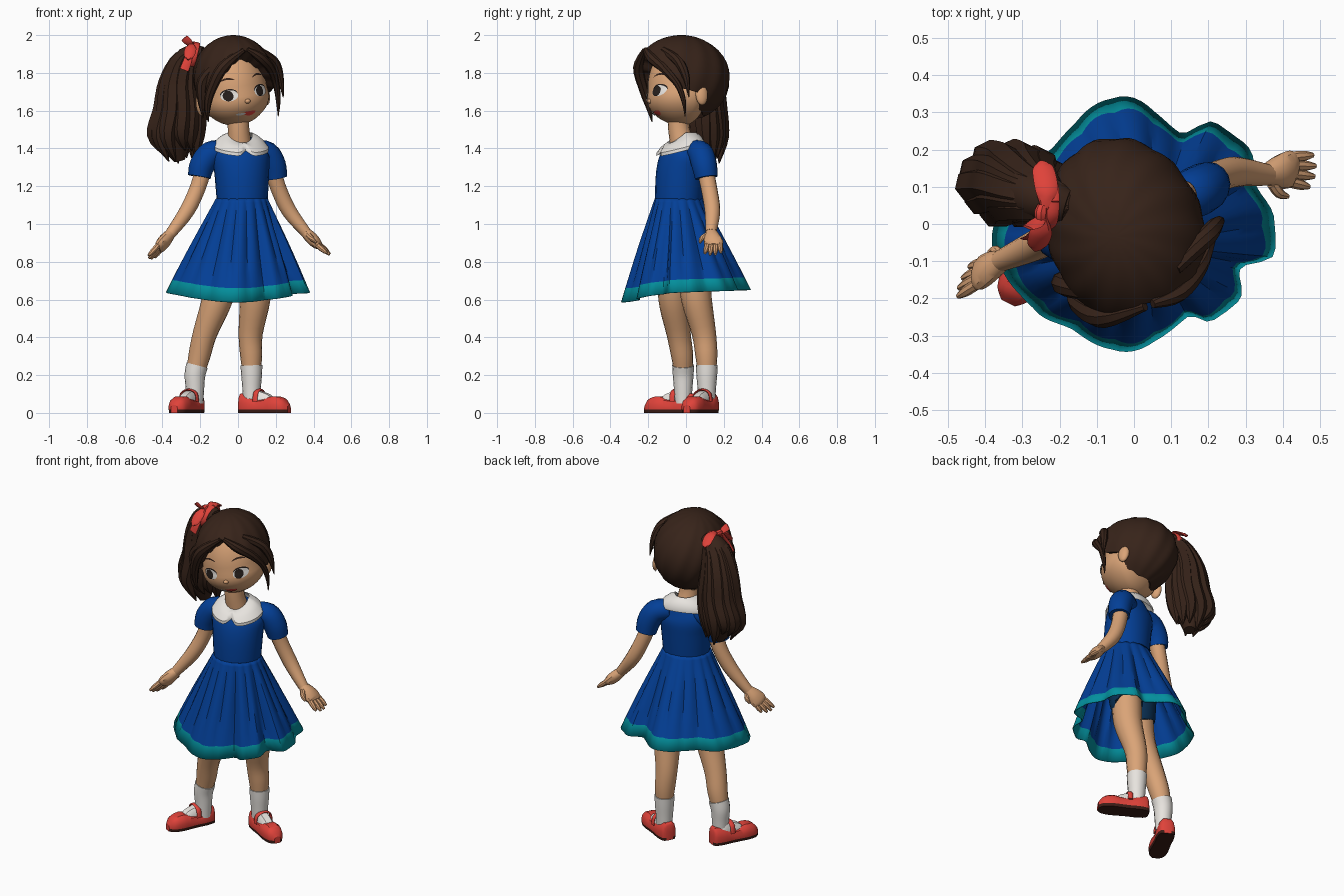
import bpy, bmesh, math, random
from mathutils import Vector, Matrix

if "Cube" in bpy.data.objects:
    bpy.data.objects.remove(bpy.data.objects["Cube"])

random.seed(4)
PALETTE = {
    "skin": (.70, .37, .185), "hair_brown": (.038, .017, .010), "dress_blue": (.001, .05, .31),
    "hem_teal": (.001, .28, .34), "red": (.74, .055, .042), "white": (.82, .79, .75),
    "sole_brown": (.045, .012, .008), "eye_dark": (.02, .014, .012), "shorts_navy": (.003, .03, .09)}
MAT = {}
for key, rgb in PALETTE.items():
    MAT[key] = bpy.data.materials.new(key)
    MAT[key].diffuse_color = (*rgb, 1)


def mesh(name, verts, faces, mats, rule=None, matrix=None):
    """Create an object; rule(face centre) picks the material slot."""
    me = bpy.data.meshes.new(name)
    bm = bmesh.new()
    vs = [bm.verts.new(matrix @ Vector(v) if matrix else v) for v in verts]
    for f in faces:
        bm.faces.new([vs[i] for i in f])
    bmesh.ops.recalc_face_normals(bm, faces=bm.faces)
    if rule:
        for f in bm.faces:
            f.material_index = rule(f.calc_center_median())
    bm.to_mesh(me)
    bm.free()
    for m in mats.split():
        me.materials.append(MAT[m])
    ob = bpy.data.objects.new(name, me)
    bpy.context.collection.objects.link(ob)
    return ob


def grid_faces(rows, n, caps=True):
    faces = [(r * n + i, r * n + (i + 1) % n, (r + 1) * n + (i + 1) % n, (r + 1) * n + i)
             for r in range(rows - 1) for i in range(n)]
    if caps:
        faces += [tuple(range(n)), tuple(range((rows - 1) * n, rows * n))]
    return faces


def smooth_path(pts, k=4):
    """Catmull-Rom resampling of a list of equal-length tuples."""
    out = []
    for i in range(len(pts) - 1):
        a, b, c, d = pts[max(i - 1, 0)], pts[i], pts[i + 1], pts[min(i + 2, len(pts) - 1)]
        for j in range(k):
            t = j / k
            out.append([.5 * (2 * q + (r - p) * t + (2 * p - 5 * q + 4 * r - s) * t * t
                              + (3 * q - p - 3 * r + s) * t ** 3) for p, q, r, s in zip(a, b, c, d)])
    return out + [list(pts[-1])]


def loft(name, pts, mat, n=12, ref=(1, 0, 0), matrix=None):
    """Elliptical tube through stations (x, y, z, rx, ry)."""
    st = smooth_path([p if len(p) == 5 else (*p, p[3]) for p in pts])
    P = [Vector(s[:3]) for s in st]
    verts = []
    for i, s in enumerate(st):
        t = (P[min(i + 1, len(P) - 1)] - P[max(i - 1, 0)]).normalized()
        u = Vector(ref)
        u = (u - t * u.dot(t)).normalized()
        v = t.cross(u)
        for j in range(n):
            a = 2 * math.pi * j / n
            verts.append(P[i] + u * max(s[3], .002) * math.cos(a) + v * max(s[4], .002) * math.sin(a))
    return mesh(name, verts, grid_faces(len(st), n), mat, matrix=matrix)


def ball(name, c, r, mat, matrix=None, n=16):
    verts = [(c[0] + r[0] * math.sin(t) * math.cos(a), c[1] + r[1] * math.sin(t) * math.sin(a),
              c[2] + r[2] * math.cos(t))
             for t in [.02 + (math.pi - .04) * i / 10 for i in range(11)]
             for a in [2 * math.pi * j / n for j in range(n)]]
    return mesh(name, verts, grid_faces(11, n), mat, matrix=matrix)


def table(x, pairs):
    """Cosine interpolation in a list of (position, value)."""
    for (a, p), (b, q) in zip(pairs, pairs[1:]):
        if a <= x <= b:
            return p + (q - p) * (.5 - .5 * math.cos(math.pi * (x - a) / (b - a)))
    return pairs[-1][1]


Y = (0, 1, 0)
# ---- torso, collar, neck
YAW = math.radians(15)
TWIST = (math.cos(YAW), math.sin(YAW), 0)
loft("neck", [(-.0, -.04, 1.58, .058), (.003, -.037, 1.5, .057), (.01, -.015, 1.40, .066)], "skin", 16)
loft("bodice", [(.012, -.005, 1.45, .06, .055), (.015, -.003, 1.42, .11, .08), (.015, -.015, 1.36, .152, .115),
                (.02, -.03, 1.27, .146, .127), (.022, -.038, 1.13, .136, .125), (.02, -.038, 1.07, .13, .12)],
     "dress_blue", 24, TWIST)
verts, N = [], 60
for k, lift in ((0, 0), (.35, .013), (.7, .016), (1, .006), (1, -.012)):
    for j in range(N):
        a = 2 * math.pi * j / N
        front, back = max(0, -math.sin(a)), max(0, math.sin(a))
        notch = math.exp(-((a - 1.5 * math.pi) / .16) ** 2)
        rx, ry = .062 + .088 * k, .066 + (.072 - .025 * back) * k
        s = 1 - .22 * notch * k
        z = (1.485 - .055 * front) * (1 - k) + (1.408 - .038 * front + .017 * back + .03 * notch) * k + lift
        verts.append((rx * s * math.cos(a), ry * s * math.sin(a), z))
mesh("collar", verts, grid_faces(5, N, False), "white",
     matrix=Matrix.Translation((.012, -.017, 0)) @ Matrix.Rotation(YAW, 4, 'Z'))

# ---- skirt with folded pleats and wavy hem
HEM = [(0, .38), (18, .345), (33, .37), (51, .35), (63, .275), (97, .345), (136, .30), (160, .36), (190, .385),
       (220, .355), (239, .33), (263, .345), (301, .29), (309, .335), (324, .35), (337, .31), (348, .385), (360, .38)]
N, ROWS = 108, (0, .04, .14, .27, .41, .56, .72, .865, 1)
verts = []
for t in ROWS:
    for j in range(N):
        a = 2 * math.pi * j / N
        c, s = math.cos(a), math.sin(a)
        r = table(math.degrees(a), HEM)
        pleat = 1 + .07 * math.sin(math.pi * min(1, .12 + t * .84)) * (abs(math.sin(9 * a)) - .6)
        x = (.02 + .137 * c) * (1 - t) + r * c * t
        y = (-.038 + .126 * s) * (1 - t) + r * s * t
        hem_z = .64 + .012 * s - .042 * max(0, -s) ** 2
        verts.append((x * pleat, y * pleat, 1.135 * (1 - t) + hem_z * t))
skirt = mesh("skirt", verts, grid_faces(len(ROWS), N, False), "dress_blue hem_teal")
for p in skirt.data.polygons:
    p.material_index = int(min(p.vertices) >= N * (len(ROWS) - 2))
mod = skirt.modifiers.new("cloth", 'SOLIDIFY')
mod.thickness = .005

# ---- arms, sleeves, hands
ARMS = {
    "right": dict(sleeve=[(.08, .04, 1.386, .057), (.15, .078, 1.372, .067), (.187, .097, 1.31, .067), (.2, .108, 1.245, .06)],
                  arm=[(.17, .09, 1.34, .046), (.21, .12, 1.2, .043), (.27, .14, 1.07, .041), (.36, .132, .955, .029)],
                  palm=(.418, .147, .895), tip=(.066, -.005, -.055), side=(.12, 1, .05)),
    "left": dict(sleeve=[(-.06, -.015, 1.386, .057), (-.142, -.025, 1.372, .067), (-.19, -.032, 1.31, .067), (-.205, -.036, 1.25, .06)],
                 arm=[(-.17, -.025, 1.34, .046), (-.21, -.03, 1.2, .043), (-.27, -.06, 1.07, .041), (-.36, -.1, .945, .029)],
                 palm=(-.412, -.132, .882), tip=(-.05, -.025, -.06), side=(-.35, -.9, .12))}
for side, d in ARMS.items():
    loft(side + "_sleeve", d["sleeve"], "dress_blue", 16, Y)
    loft(side + "_arm", d["arm"], "skin", 14, Y)
    w, p = Vector(d["arm"][-1][:3]), Vector(d["palm"])
    f, s = Vector(d["tip"]).normalized(), Vector(d["side"]).normalized()
    loft(side + "_palm", [(*(w - f * .01), .027, .027), (*(w * .5 + p * .5), .046, .033), (*p, .051, .028),
                          (*(p + f * .02), .04, .018)], "skin", 12, s)
    for i in range(4):
        k = (i - 1.5) * .022
        a, b = p + s * k, p + s * k * 1.3 + f * (.095 - abs(k) * .6)
        loft(f"{side}_finger_{i}", [(*a, .015), (*(a * .4 + b * .6), .014), (*b, .007)], "skin", 8, s)
    a = w - s * .022 + f * .02
    loft(side + "_thumb", [(*a, .016), (*(a - s * .025 + f * .028), .014), (*(a - s * .032 + f * .06), .006)],
         "skin", 8, (0, 0, 1))


# ---- legs, socks, shoes
def foot_loft(name, c, d, sections, mats, rule=None, z0=0):
    """Shoe-like body along direction d from sections (position, half width, height)."""
    d = Vector((*d, 0)).normalized()
    s = Vector((-d.y, d.x, 0))
    half = ((.93, 0), (1, 1), (1, .5), (.85, .8), (.5, .97))
    verts, st = [], smooth_path(sections)
    for u, w, h in st:
        ring = [(w * a, .018 if b == 1 else h * b) for a, b in half]
        for x, z in ring + [(-x, z) for x, z in reversed(ring)]:
            verts.append(Vector((c[0], c[1], z + z0)) + d * u + s * x)
    return mesh(name, verts, grid_faces(len(st), 10), mats, rule)


LEGS = {
    "right": ([(.085, 0, .95, .09), (.09, .04, .75, .086), (.09, .056, .6, .081), (.067, .095, .42, .064),
               (.07, .108, .3, .058), (.072, .11, .2, .046)], (.14, .074), (.88, -.47)),
    "left": ([(-.06, -.02, .95, .09), (-.08, -.055, .75, .086), (-.11, -.065, .6, .081), (-.175, -.039, .42, .064),
              (-.205, -.02, .3, .058), (-.228, -.015, .2, .046)], (-.273, -.08), (-.44, -.9))}
for side, (leg, c, d) in LEGS.items():
    loft(side + "_leg", leg, "skin", 16)
    x, y = leg[-1][:2]
    loft(side + "_sock", [(leg[-2][0] * .5 + x * .5, y, .252, .058), (x, y, .2, .055), (x, y, .13, .049),
                          (x, y, .05, .044)], "white", 16)
    foot_loft(side + "_sock_foot", c, d, [(-.12, .03, .09), (-.075, .04, .13), (-.03, .04, .115),
                                          (.03, .038, .093), (.06, .03, .06)], "white", z0=.005)
    foot_loft(side + "_shoe", c, d, [(-.145, .022, .075), (-.132, .043, .105), (-.085, .052, .1), (-.03, .051, .08),
                                     (.02, .053, .082), (.07, .055, .09), (.12, .046, .075), (.148, .02, .042)],
              "red sole_brown", lambda p: int(p.z < .014))
    f = Vector((*d, 0)).normalized()
    s = Vector((-f.y, f.x, 0))
    o = Vector((*c, 0)) - f * .03
    loft(side + "_strap", [(*(o + s * k + Vector((0, 0, z))), .015, .006) for k, z in
                           ((-.05, .06), (-.041, .105), (0, .123), (.041, .105), (.05, .06))], "red", 10, f)
    loft(side + "_shorts_leg", [(*leg[0][:3], .10), (*leg[1][:3], .096), (leg[1][0] * .85 + leg[2][0] * .15,
                                leg[2][1] * .92, .72, .09)], "shorts_navy", 16)
loft("shorts_hips", [(.015, -.03, 1.1, .12, .11), (.01, -.02, .95, .15, .12), (.005, -.01, .8, .10, .08)], "shorts_navy", 20)

# ---- head in its own turned and tilted frame
HEAD = (Matrix.Translation((-.02, -.02, 1.70)) @ Matrix.Rotation(math.radians(20), 4, 'Z')
        @ Matrix.Rotation(math.radians(-9), 4, 'Y'))
RX, RY, CHIN = .175, .185, .18


def fullness(sz):
    return 1 + .08 * max(0, math.sin(-sz * math.pi))


def face_y(x, z):
    sz = z / (.26 if z > 0 else CHIN)
    k = fullness(sz)
    return -RY * k * math.sqrt(max(0, 1 - sz * sz - (x / (RX * k)) ** 2))


verts, N = [], 36
for i in range(25):
    t = .02 + (math.pi - .04) * i / 24
    sz, k = math.cos(t), fullness(math.cos(t)) * math.sin(t)
    for j in range(N):
        y = RY * k * math.sin(2 * math.pi * j / N)
        verts.append((RX * k * math.cos(2 * math.pi * j / N), y * (.6 if y > 0 else 1), sz * (.26 if sz > 0 else CHIN)))
mesh("head", verts, grid_faces(25, N), "skin", matrix=HEAD)
ball("nose", (0, -.183, -.05), (.016, .017, .013), "skin", HEAD)


def patch(name, cx, cz, rx, rz, off, mat, bend=0):
    """Thin elliptical plate that follows the face."""
    verts, n = [], 20
    for k in (.02, .35, .7, 1):
        for j in range(n):
            a = 2 * math.pi * j / n
            x, z = cx + rx * k * math.cos(a), cz + rz * k * math.sin(a)
            z -= bend * ((x - cx) / rx) ** 2
            verts.append((x, face_y(x, z) - off, z))
    mesh(name, verts, grid_faces(4, n, False) + [tuple(range(n))], mat, matrix=HEAD)


for side, m in (("left", -1), ("right", 1)):
    ball(side + "_ear", (.186 * m, .04, -.045), (.021, .034, .056), "skin", HEAD)
    patch(side + "_eyelash", .088 * m, -.001, .041, .029, .002, "eye_dark")
    patch(side + "_eye_white", .088 * m, -.008, .041, .029, .005, "white")
    patch(side + "_iris", .088 * m - .008, -.008, .024, .028, .008, "eye_dark")
    patch(side + "_eyebrow", .085 * m, .082, .036, .005, .004, "hair_brown", .012)
patch("lips", .014, -.117, .034, .012, .004, "red", -.006)
patch("teeth", -.036, -.115, .026, .006, .006, "white", -.002)

# ---- hair cap: swept from crown to hairline, edge tucked under
LINE = [(0, 49), (20, 58), (40, 74), (60, 97), (76, 112), (92, 116), (108, 145), (140, 154), (180, 154)]
verts, N, R = [], 96, 16
for i in range(R + 1):
    for j in range(N):
        p = -math.pi + 2 * math.pi * j / N
        end = math.radians(table(abs(math.degrees(p)), LINE))
        t = .02 + (end - .02) * min(i, R - 1) / (R - 1)
        g = (.66 if i == R else 1) * (1 + .014 * math.sin(t) ** 2 * math.sin(13 * p + 3 * t))
        verts.append((.01 + .21 * g * math.sin(t) * math.sin(p), -.003 - .26 * g * math.sin(t) * math.cos(p),
                      .07 + .23 * g * math.cos(t)))
mesh("hair_cap", verts, grid_faces(R + 1, N, False) + [tuple(range(N))], "hair_brown", matrix=HEAD)

# ---- loose front locks
LOCKS = [[(.03, -.222, 1.92, .012), (-.08, -.25, 1.83, .03), (-.142, -.222, 1.71, .026), (-.162, -.195, 1.62, .018), (-.157, -.18, 1.54, .002)],
         [(.05, -.215, 1.925, .012), (.12, -.185, 1.88, .026), (.175, -.115, 1.82, .024), (.202, -.045, 1.74, .018), (.213, -.012, 1.65, .012), (.213, -.005, 1.57, .002)],
         [(.11, -.12, 1.92, .02), (.19, -.04, 1.86, .026), (.222, .0, 1.78, .02), (.24, .015, 1.67, .002)],
         [(-.1, -.19, 1.86, .02), (-.185, -.165, 1.76, .03), (-.192, -.15, 1.66, .024), (-.185, -.135, 1.56, .002)]]
for i, path in enumerate(LOCKS):
    loft(f"front_lock_{i}", path, "hair_brown", 8, Y)

# ---- ponytail: a core with strands around it
CORE = [(-.18, .05, 1.90), (-.262, .075, 1.875), (-.303, .1, 1.75), (-.31, .108, 1.6), (-.333, .112, 1.46), (-.31, .12, 1.335)]
FAN, RAD = (.15, .45, .78, 1.05, 1.25, .95), (.03, .045, .052, .052, .042, .003)
loft("ponytail_core", [(*c, .075 * f + .03, .1 * f + .02) for c, f in zip(CORE, (.2, .5, .75, .9, .8, .1))],
     "hair_brown", 14, Y)
for i in range(11):
    a = 2 * math.pi * i / 11
    drop, g = random.uniform(-.02, .07), random.uniform(.88, 1.1)
    loft(f"ponytail_strand_{i}", [(c[0] + .092 * f * g * math.cos(a + .1 * k), c[1] + .06 * f * g * math.sin(a + .1 * k),
                                   c[2] + (drop if k == 5 else drop * .3 if k == 4 else 0), r)
                                  for k, (c, f, r) in enumerate(zip(CORE, FAN, RAD))], "hair_brown", 7, Y)

# ---- ribbon bow round the ponytail root
loft("bow_band", [(-.235 + .015 * math.cos(a), .06 + .068 * math.sin(a), 1.89 + .065 * math.cos(a), .02, .007)
                  for a in [2 * math.pi * i / 12 for i in range(13)]], "red", 8)
BOW = {"bow_knot": [(-.25, .01, 1.945, .014), (-.25, .03, 1.95, .018), (-.245, .05, 1.95, .014)],
       "bow_back_loop": [(-.24, .04, 1.95, .01), (-.235, .09, 1.955, .03, .01), (-.245, .15, 1.925, .028, .008), (-.25, .165, 1.91, .008)],
       "bow_front_loop": [(-.245, .02, 1.95, .01), (-.25, -.02, 1.93, .03, .012), (-.26, -.055, 1.89, .027, .01), (-.265, -.07, 1.87, .006)],
       "bow_upper_tail": [(-.245, .02, 1.94, .012, .006), (-.265, .0, 1.965, .022, .006), (-.285, -.01, 1.985, .02, .004)],
       "bow_lower_tail": [(-.25, .0, 1.93, .014, .006), (-.265, -.03, 1.87, .022, .006), (-.285, -.04, 1.815, .024, .004)]}
for name, path in BOW.items():
    loft(name, path, "red", 8)

# ---- smooth shading with kept edges
for ob in bpy.data.objects:
    ob.select_set(True)
bpy.context.view_layer.objects.active = skirt
bpy.ops.object.shade_smooth_by_angle(angle=math.radians(35))

for m in bpy.data.materials:
    if m.users and not m.is_grease_pencil:
        m.use_nodes = True
        m.node_tree.nodes["Principled BSDF"].inputs["Base Color"].default_value = m.diffuse_color
